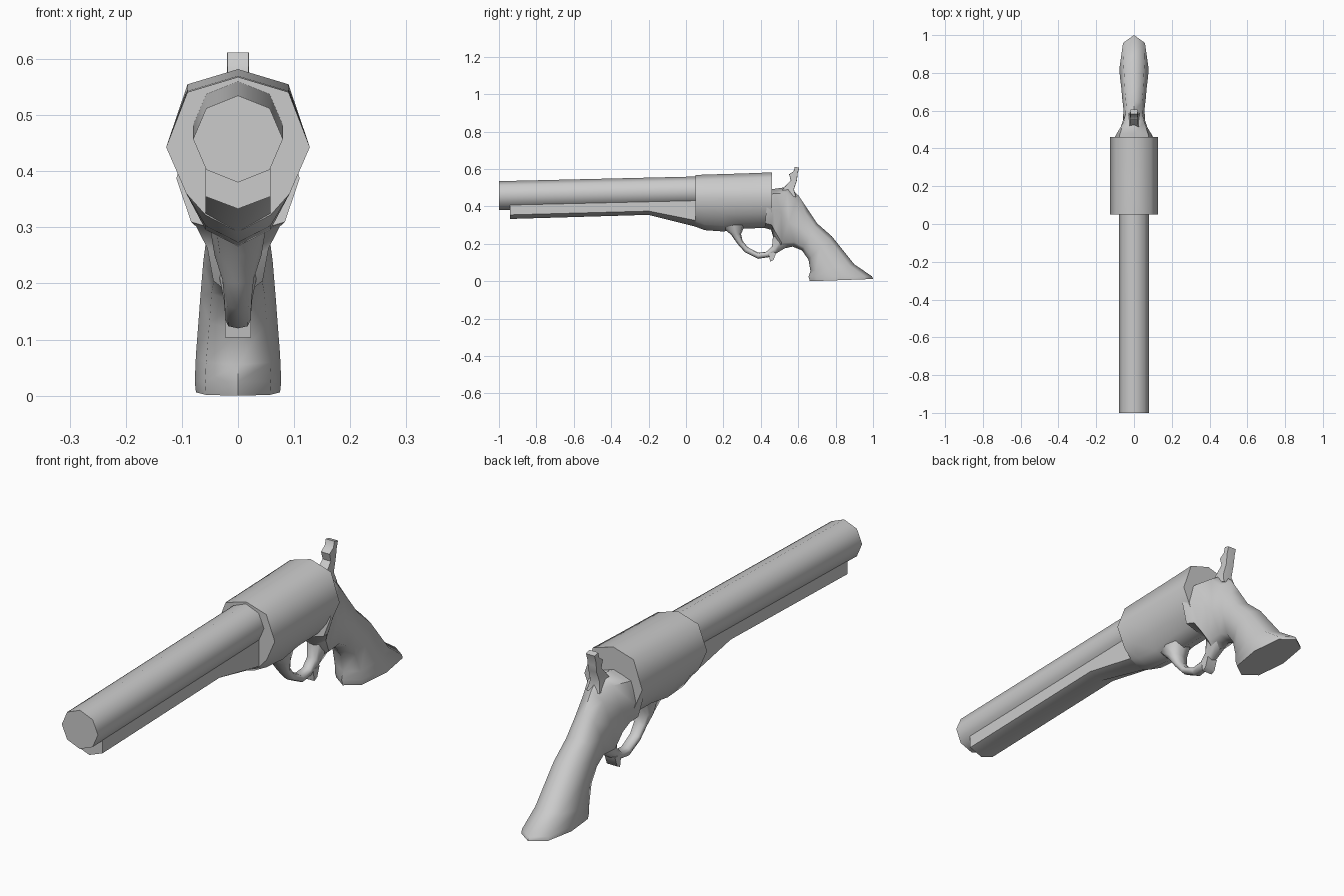
import bpy, bmesh, math


def loft(name, rings):
    """Skin equal-length closed rings of (x, y, z) points and cap both ends."""
    bm = bmesh.new()
    loops = [[bm.verts.new(p) for p in ring] for ring in rings]
    n = len(loops[0])
    for a, b in zip(loops, loops[1:]):
        for i in range(n):
            j = (i + 1) % n
            bm.faces.new((a[i], a[j], b[j], b[i]))
    bm.faces.new(loops[0])
    bm.faces.new(loops[-1])
    bmesh.ops.recalc_face_normals(bm, faces=bm.faces[:])
    me = bpy.data.meshes.new(name)
    bm.to_mesh(me)
    bm.free()
    me.shade_smooth()
    me.set_sharp_from_angle(angle=math.radians(55))
    ob = bpy.data.objects.new(name, me)
    bpy.context.collection.objects.link(ob)
    return ob


def mirrored(y, half):
    """Symmetric ring at y; half runs top centre to bottom centre as (x, z)."""
    return [(x, y, z) for x, z in half] + [(-x, y, z) for x, z in half[-2:0:-1]]


def oval(p, q, w, corner=0.76):
    """Eight-sided ring spanning side-view points p and q, half width w."""
    ring = []
    for s, t in ((0, 1), (corner, corner), (1, 0), (corner, -corner),
                 (0, -1), (-corner, -corner), (-1, 0), (-corner, corner)):
        k = (1 + t) / 2
        ring.append((s * w, q[0] + (p[0] - q[0]) * k, q[1] + (p[1] - q[1]) * k))
    return ring


# Octagonal barrel, rising slightly towards the rear
loft("barrel", [
    [(0.08 * math.sin(i * math.pi / 4), y, zc + 0.0775 * math.cos(i * math.pi / 4))
     for i in range(8)]
    for y, zc in ((-1.0, 0.4575), (0.08, 0.483))])

# V-bottomed lug under the barrel, dropping into the frame
loft("under_lug", [
    mirrored(y, [(0, 0.45), (0.058, 0.44), (0.058, side), (0, low)])
    for y, side, low in ((-0.94, 0.355, 0.333), (-0.2, 0.375, 0.355),
                         (0.05, 0.325, 0.292), (0.1, 0.31, 0.274))])

# Cylinder body merged with the narrow frame below it
loft("cylinder_and_frame", [
    mirrored(y, [(0, top), (0.09, top - 0.027), (0.128, 0.443), (0.092, 0.36),
                 (0.058, low + 0.03), (0, low)])
    for y, top, low in ((0.05, 0.568, 0.292), (0.1, 0.57, 0.273), (0.2, 0.573, 0.266),
                        (0.3, 0.576, 0.282), (0.46, 0.582, 0.285))])

# Receiver flowing into the flared grip
loft("grip", [oval(*r) for r in (
    ((0.44, 0.49), (0.42, 0.285), 0.11),
    ((0.48, 0.495), (0.455, 0.275), 0.098),
    ((0.55, 0.505), (0.468, 0.23), 0.072),
    ((0.60, 0.46), (0.50, 0.17), 0.058),
    ((0.65, 0.385), (0.57, 0.185), 0.056),
    ((0.70, 0.31), (0.62, 0.165), 0.062),
    ((0.78, 0.24), (0.655, 0.115), 0.067),
    ((0.90, 0.09), (0.665, 0.055), 0.075),
    ((0.995, 0.026), (0.655, 0.025), 0.077),
    ((1.0, 0.012), (0.662, 0.0), 0.075))])

# Trigger guard bow
loft("trigger_guard", [oval(*r) for r in (
    ((0.19, 0.29), (0.32, 0.31), 0.05),
    ((0.24, 0.25), (0.294, 0.252), 0.042),
    ((0.275, 0.20), (0.303, 0.215), 0.028),
    ((0.315, 0.155), (0.33, 0.182), 0.024),
    ((0.385, 0.12), (0.385, 0.153), 0.023),
    ((0.44, 0.128), (0.432, 0.158), 0.023),
    ((0.485, 0.15), (0.46, 0.188), 0.025),
    ((0.55, 0.19), (0.466, 0.25), 0.035))])

# Small spur under the rear of the guard
loft("guard_spur", [oval(*r, 1.0) for r in (
    ((0.45, 0.104), (0.468, 0.113), 0.023),
    ((0.442, 0.15), (0.483, 0.155), 0.023))])

# Hammer with a thumb spur
loft("hammer", [oval(*r, 0.95) for r in (
    ((0.50, 0.47), (0.59, 0.45), 0.03),
    ((0.53, 0.508), (0.577, 0.49), 0.022),
    ((0.56, 0.54), (0.592, 0.535), 0.019),
    ((0.551, 0.572), (0.596, 0.562), 0.02),
    ((0.575, 0.588), (0.597, 0.577), 0.02),
    ((0.582, 0.612), (0.606, 0.606), 0.02))])
